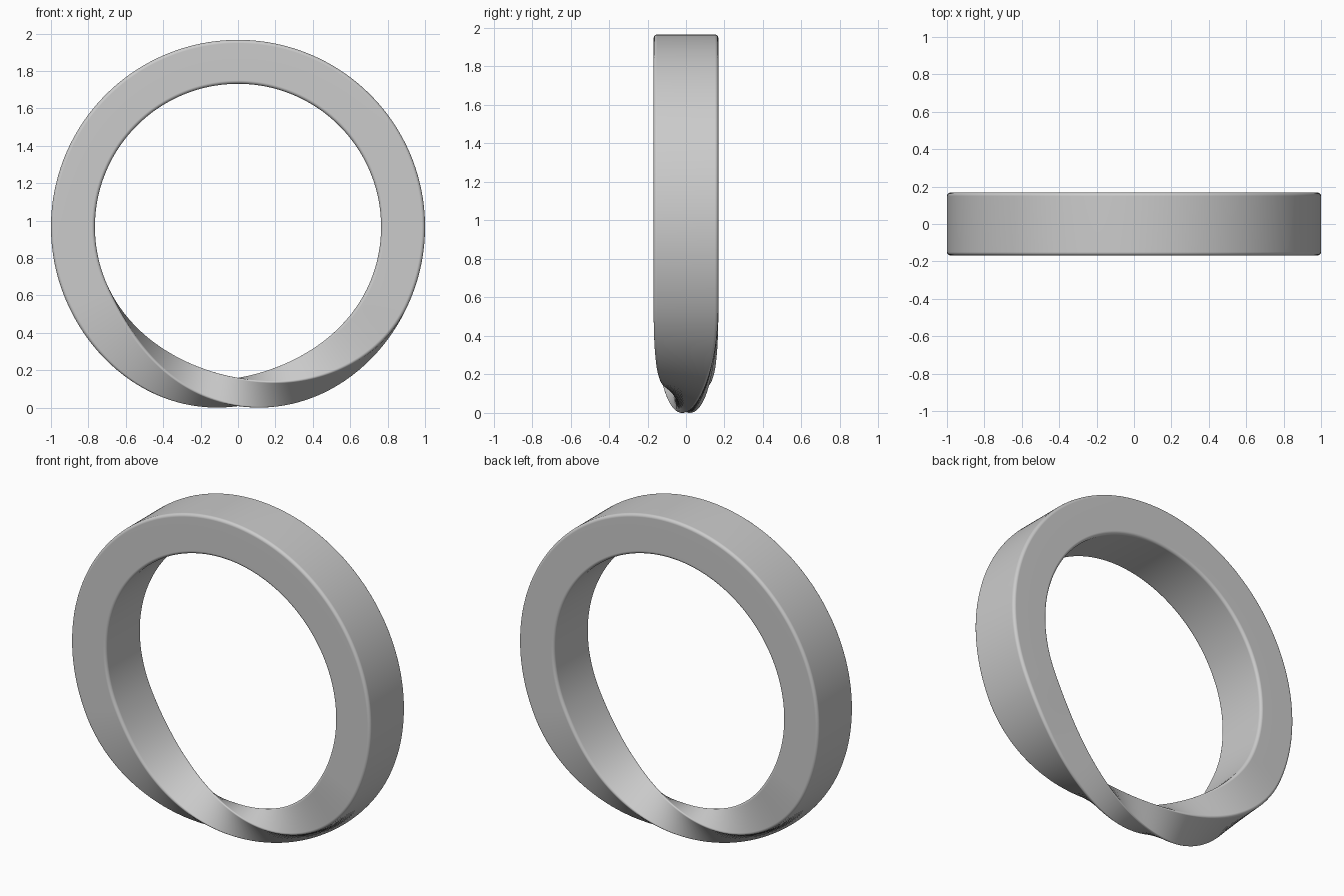
import bpy, bmesh
from math import sin, cos, pi, radians, degrees

if "Cube" in bpy.data.objects:
    bpy.data.objects.remove(bpy.data.objects["Cube"])

R = 0.8825            # centre-line radius
HI, HF = 0.1175, 0.168  # half radial thickness, half axial width
BEV, SEG = 0.018, 4   # rounded corner
STEPS = 240

# Rounded rectangle cross-section in (inward, front) coordinates
section = []
for k, (si, sf) in enumerate([(1, 1), (-1, 1), (-1, -1), (1, -1)]):
    for j in range(SEG + 1):
        a = pi / 4 * (2 * k) + j * pi / 2 / SEG
        section.append((si * (HI - BEV) + BEV * cos(a),
                        sf * (HF - BEV) + BEV * sin(a)))
n = len(section)


def twist(phi):
    """Straight and quarter-turned amounts of the section at angle phi from the bottom."""
    d = abs(degrees(phi))
    p = sin(radians(90 * min(d / 65, 1)))
    q = 0.45 * cos(radians(90 * min(d / 66, 1))) ** 2
    return (p if phi < 0 else -p), q


# Band swept round the ring, making a half twist at the bottom
bm = bmesh.new()
rings = []
for s in range(STEPS):
    phi = -pi + 2 * pi * s / STEPS
    p, q = twist(phi)
    ring = []
    for i, f in section:
        inward, front = i * p - f * q, f * p + i * q
        r = R - inward
        ring.append(bm.verts.new((r * sin(phi), -front, 0.965 - r * cos(phi))))
    rings.append(ring)

# The ends meet half a section out of step because of the half twist
rings.append([rings[0][(k + n // 2) % n] for k in range(n)])
for a, b in zip(rings, rings[1:]):
    for k in range(n):
        m = (k + 1) % n
        bm.faces.new((a[k], a[m], b[m], b[k]))
bmesh.ops.recalc_face_normals(bm, faces=bm.faces)

# Stand it on the ground
low = min(v.co.z for v in bm.verts)
for v in bm.verts:
    v.co.z -= low

mesh = bpy.data.meshes.new("twisted_ring")
bm.to_mesh(mesh)
bm.free()
ob = bpy.data.objects.new("twisted_ring", mesh)
bpy.context.collection.objects.link(ob)
for poly in mesh.polygons:
    poly.use_smooth = True
wn = ob.modifiers.new("even_shading", 'WEIGHTED_NORMAL')
wn.keep_sharp = True
